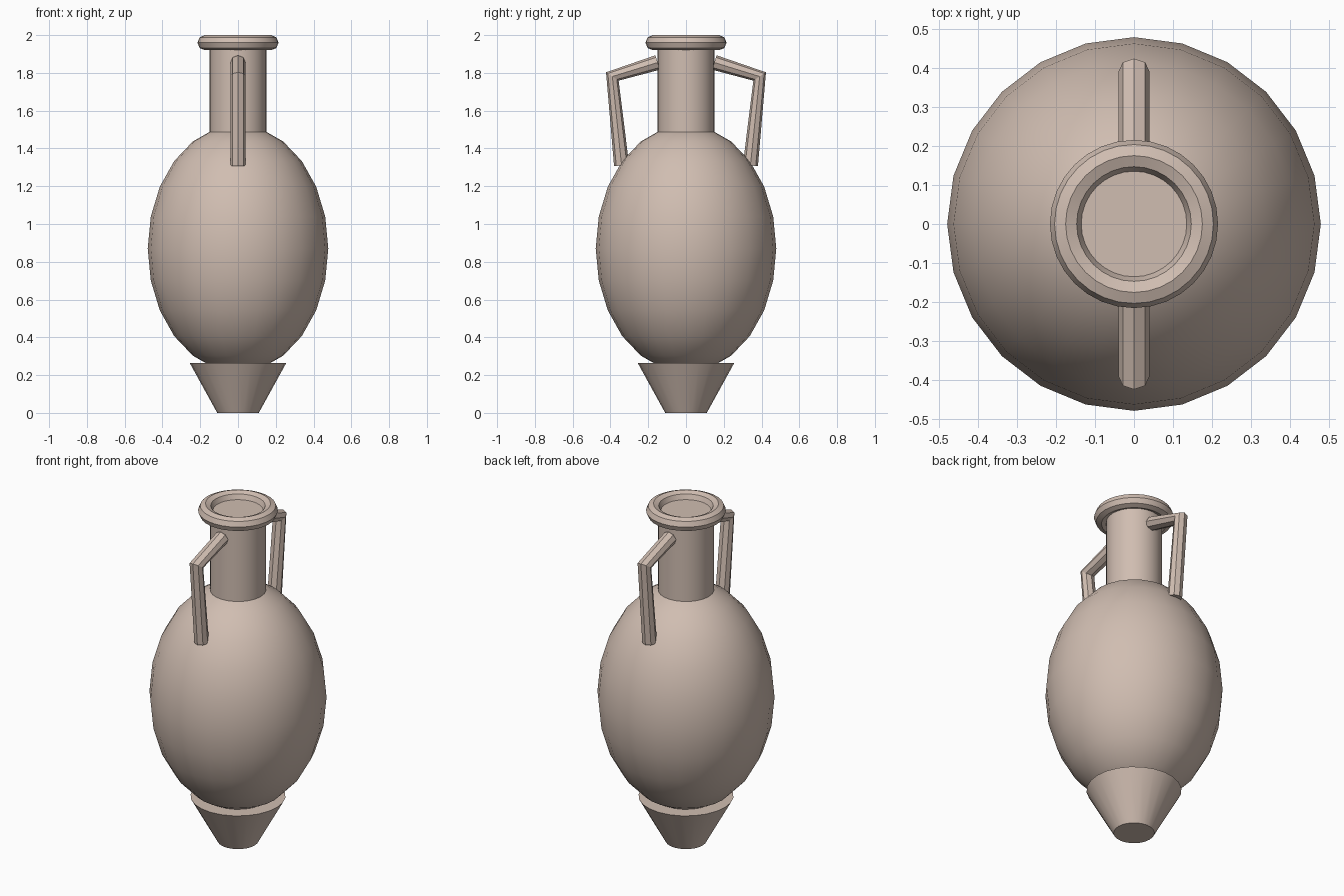
import bpy
import math

cube = bpy.data.objects.get("Cube")
if cube:
    bpy.data.objects.remove(cube, do_unlink=True)

# Pale fired clay, shared by every part
clay = bpy.data.materials.new("pale_clay")
clay.use_nodes = True
colour = (0.63, 0.51, 0.44, 1)
clay.diffuse_color = colour
clay.node_tree.nodes["Principled BSDF"].inputs["Base Color"].default_value = colour


def finish(name, angle=40):
    """Name the active object, colour it and smooth its shading."""
    obj = bpy.context.object
    obj.name = name
    obj.data.materials.clear()
    obj.data.materials.append(clay)
    bpy.ops.object.shade_smooth_by_angle(angle=math.radians(angle))
    return obj


# Egg-shaped body
bpy.ops.mesh.primitive_uv_sphere_add(segments=24, ring_count=12, radius=1, location=(0, 0, 0.87))
bpy.context.object.scale = (0.478, 0.478, 0.655)
bpy.ops.object.transform_apply(location=False, rotation=False, scale=True)
finish("body")

# Tapered foot, wider at its top
bpy.ops.mesh.primitive_cone_add(vertices=24, radius1=0.11, radius2=0.256, depth=0.265,
                                location=(0, 0, 0.1325))
finish("foot")

# Straight neck, closed just below the rim
bpy.ops.mesh.primitive_cylinder_add(vertices=24, radius=0.15, depth=0.56, location=(0, 0, 1.68))
finish("neck")

# Rolled rim
bpy.ops.mesh.primitive_torus_add(major_segments=32, minor_segments=8, major_radius=0.175,
                                 minor_radius=0.04, location=(0, 0, 1.96))
finish("rim")

# Two bent handles, front and back
for name, side in (("front_handle", -1), ("back_handle", 1)):
    curve = bpy.data.curves.new(name, "CURVE")
    curve.dimensions = "3D"
    curve.bevel_depth = 0.04
    curve.bevel_resolution = 2
    curve.use_fill_caps = True
    path = curve.splines.new("POLY")
    path.points.add(2)
    for point, (y, z) in zip(path.points, ((0.15, 1.855), (0.39, 1.781), (0.341, 1.31))):
        point.co = (0, side * y, z, 1)
    obj = bpy.data.objects.new(name, curve)
    bpy.context.collection.objects.link(obj)
    bpy.ops.object.select_all(action="DESELECT")
    obj.select_set(True)
    bpy.context.view_layer.objects.active = obj
    bpy.ops.object.convert(target="MESH")
    finish(name, 30)
